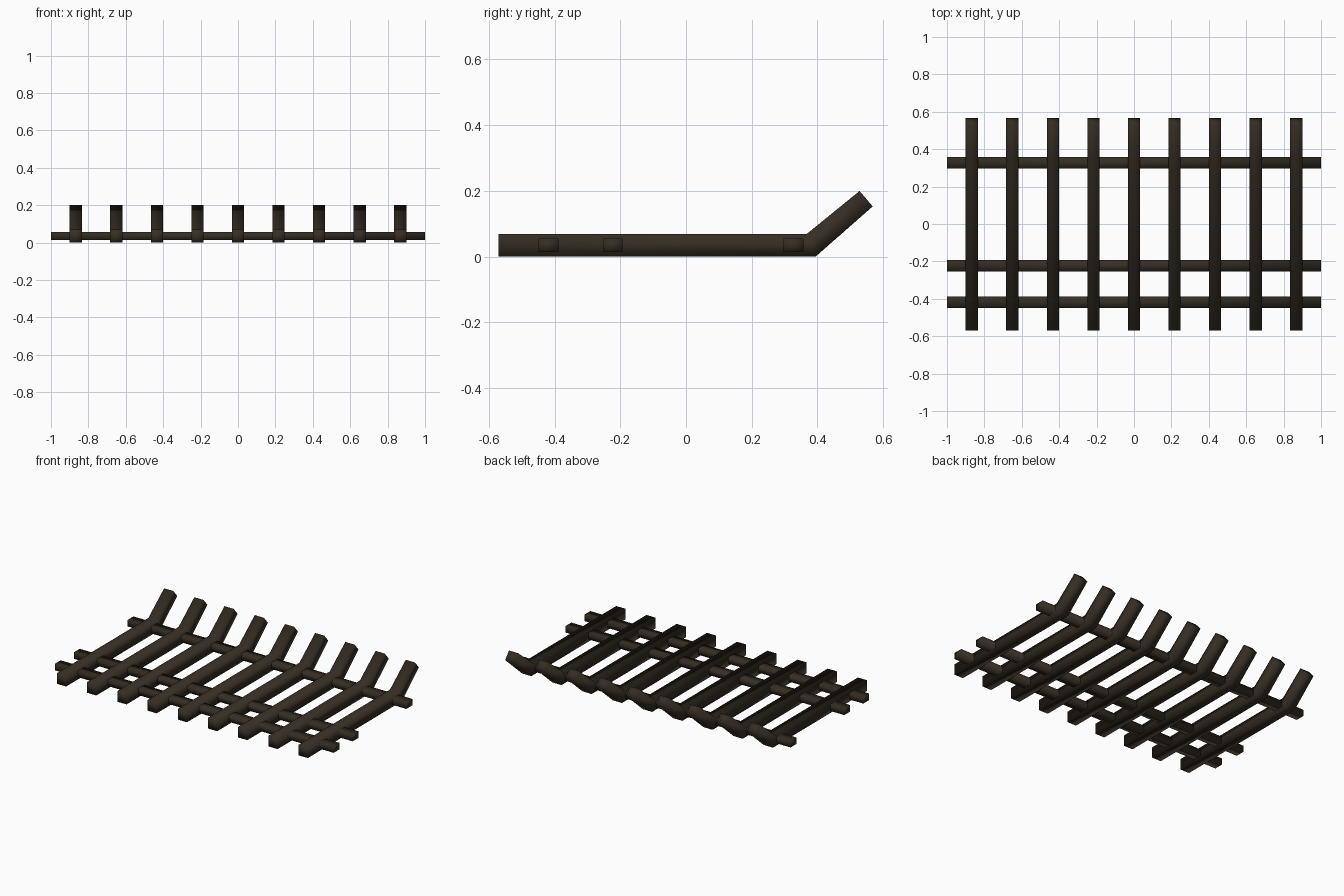
import bpy, bmesh

if "Cube" in bpy.data.objects:
    bpy.data.objects.remove(bpy.data.objects["Cube"])

iron = bpy.data.materials.new("dark_brown_iron")
iron.diffuse_color = (0.036, 0.027, 0.018, 1)
iron.use_nodes = True
iron.node_tree.nodes["Principled BSDF"].inputs["Base Color"].default_value = iron.diffuse_color


def extrude_profile(name, profile, x0, x1):
    """Sweep a (y, z) outline along x into a closed solid with soft shading."""
    bm = bmesh.new()
    face = bm.faces.new([bm.verts.new((x0, y, z)) for y, z in profile])
    ext = bmesh.ops.extrude_face_region(bm, geom=[face])
    verts = [g for g in ext["geom"] if isinstance(g, bmesh.types.BMVert)]
    bmesh.ops.translate(bm, verts=verts, vec=(x1 - x0, 0, 0))
    bmesh.ops.recalc_face_normals(bm, faces=bm.faces)
    for f in bm.faces:
        f.smooth = True
    mesh = bpy.data.meshes.new(name)
    bm.to_mesh(mesh)
    bm.free()
    mesh.materials.append(iron)
    obj = bpy.data.objects.new(name, mesh)
    bpy.context.collection.objects.link(obj)
    return obj


# Nine long bars with an upturned back end, drawn as two convex pieces' outline
bar_profile = [(-0.57, 0.0), (0.394, 0.0), (0.568, 0.153),
               (0.528, 0.20), (0.367, 0.069), (-0.57, 0.069)]
for i in range(9):
    x = (i - 4) * 0.2167
    extrude_profile(f"grate_bar_{i + 1}", bar_profile, x - 0.033, x + 0.033)

# Three cross rails running through the bars
for name, y in (("front_rail", -0.418), ("middle_rail", -0.223), ("back_rail", 0.327)):
    h = 0.03
    extrude_profile(name, [(y - h, 0.014), (y + h, 0.014),
                           (y + h, 0.056), (y - h, 0.056)], -1.0, 1.0)
